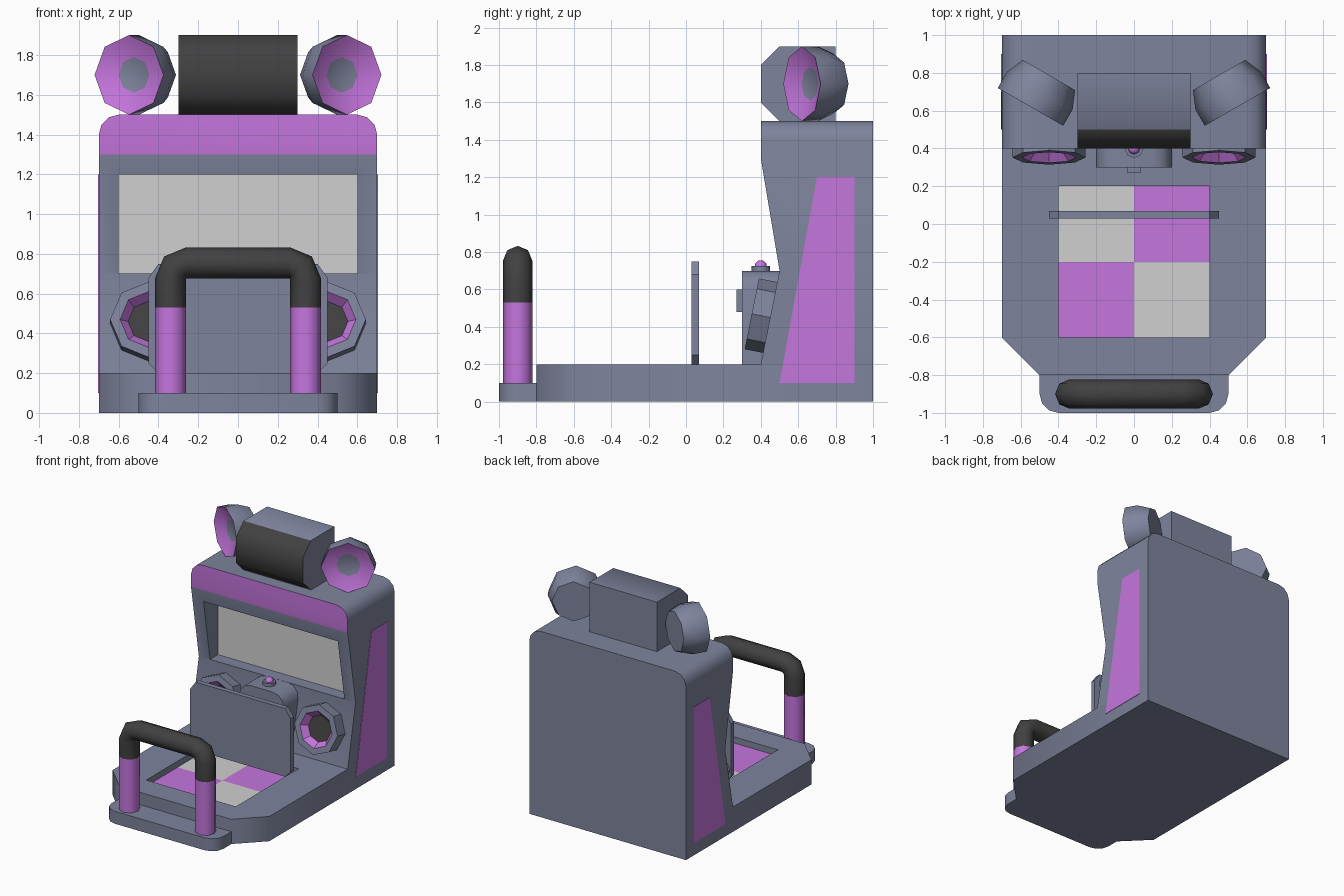
import bpy, bmesh, math
from mathutils import Vector, Matrix

if "Cube" in bpy.data.objects:
    bpy.data.objects.remove(bpy.data.objects["Cube"])


def material(name, rgb):
    m = bpy.data.materials.new(name)
    m.diffuse_color = (*rgb, 1)
    m.use_nodes = True
    m.node_tree.nodes["Principled BSDF"].inputs["Base Color"].default_value = m.diffuse_color
    return m


GREY = material("slate grey", (0.21, 0.23, 0.335))
PINK = material("orchid pink", (0.56, 0.18, 0.73))
BLACK = material("charcoal", (0.053, 0.053, 0.053))
WHITE = material("light grey", (0.63, 0.63, 0.63))


def finish(name, bm, mats, angle=50):
    bmesh.ops.recalc_face_normals(bm, faces=bm.faces)
    me = bpy.data.meshes.new(name)
    bm.to_mesh(me)
    bm.free()
    for m in mats:
        me.materials.append(m)
    ob = bpy.data.objects.new(name, me)
    bpy.context.collection.objects.link(ob)
    if angle:
        bpy.ops.object.select_all(action='DESELECT')
        ob.select_set(True)
        bpy.context.view_layer.objects.active = ob
        bpy.ops.object.shade_smooth_by_angle(angle=math.radians(angle))
    return ob


def prism(points, axis, lo, hi):
    """Extrude a 2D outline along an axis (the other two axes keep their order)."""
    bm = bmesh.new()

    def put(p, d):
        c = list(p)
        c.insert("xyz".index(axis), d)
        return bm.verts.new(c)
    a = [put(p, lo) for p in points]
    b = [put(p, hi) for p in points]
    bm.faces.new(a)
    bm.faces.new(b)
    for i in range(len(a)):
        j = (i + 1) % len(a)
        bm.faces.new((a[i], a[j], b[j], b[i]))
    return bm


def box(name, x, y, z, mat):
    bm = prism([(x[0], y[0]), (x[1], y[0]), (x[1], y[1]), (x[0], y[1])], "z", *z)
    return finish(name, bm, [mat], 0)


def bevel_edges(bm, rule, width, segments):
    edges = [e for e in bm.edges if rule(*(v.co for v in e.verts))]
    bmesh.ops.bevel(bm, geom=edges, offset=width, segments=segments, profile=0.5, affect='EDGES')


def cut(ob, x, y, z):
    cutter = box("cutter", x, y, z, GREY)
    mod = ob.modifiers.new("cut", 'BOOLEAN')
    mod.operation, mod.solver, mod.object = 'DIFFERENCE', 'EXACT', cutter
    bpy.context.view_layer.objects.active = ob
    bpy.ops.object.modifier_apply(modifier=mod.name)
    bpy.data.objects.remove(cutter)


def lathe(name, profile, ids, mats, centre, direction, angle=50, sides=8):
    """Spin (radius, distance) points round a direction; ids colour each band."""
    d = Vector(direction).normalized()
    ux = Vector((0, 0, 1)).cross(d) if abs(d.z) < 0.9 else Vector((1, 0, 0))
    ux.normalize()
    uy = d.cross(ux)
    bm = bmesh.new()
    rings = []
    for r, h in profile:
        rings.append([bm.verts.new(Vector(centre) + d * h + r * (
            ux * math.cos(2 * math.pi * i / sides) + uy * math.sin(2 * math.pi * i / sides)))
            for i in range(sides)])
    bm.faces.new(rings[0])
    for k in range(len(rings) - 1):
        for i in range(sides):
            j = (i + 1) % sides
            f = bm.faces.new((rings[k][i], rings[k][j], rings[k + 1][j], rings[k + 1][i]))
            f.material_index = ids[k]
    bm.faces.new(rings[-1]).material_index = ids[-1]
    return finish(name, bm, mats, angle)


# platform with recessed dance pad
half = [(0.5, -0.8), (0.7, -0.6), (0.7, 1.0)]
outline = half + [(-x, y) for x, y in reversed(half)]
platform = finish("platform", prism(outline, "z", 0, 0.2), [GREY])
cut(platform, (-0.4, 0.4), (-0.6, 0.2), (0.145, 0.4))
for i in range(2):
    for j in range(2):
        x, y = -0.4 + 0.4 * i, -0.6 + 0.4 * j
        box("pad_tile", (x, x + 0.4), (y, y + 0.4), (0.145, 0.15), PINK if i == j else WHITE)

# front step with rounded corners
bm = prism([(-0.5, -1), (0.5, -1), (0.5, -0.8), (-0.5, -0.8)], "z", 0, 0.1)
bevel_edges(bm, lambda a, b: a.y < -0.9 and b.y < -0.9 and abs(a.z - b.z) > 0.05, 0.1, 3)
finish("front_step", bm, [GREY])

# cabinet: side profile, rounded top edges, pink marquee face
bm = prism([(1, 0.2), (1, 1.5), (0.4, 1.5), (0.4, 1.3), (0.5, 0.7), (0.4, 0.2)], "x", -0.7, 0.7)
bevel_edges(bm, lambda a, b: a.z > 1.49 and b.z > 1.49 and abs(a.y - b.y) > 0.3, 0.1, 3)
bm.normal_update()
for f in bm.faces:
    if abs(f.normal.y) > 0.999 and f.calc_center_median().y < 0.45:
        f.material_index = 1
cabinet = finish("cabinet", bm, [GREY, PINK])
cut(cabinet, (-0.6, 0.6), (0.2, 0.605), (0.701, 1.2))
box("screen", (-0.6, 0.6), (0.6, 0.605), (0.701, 1.2), WHITE)

# painted side panels
for s in (-1, 1):
    panel = [(0.5, 0.1), (0.9, 0.1), (0.9, 1.2), (0.7, 1.2)]
    finish("side_panel", prism(panel, "x", s * 0.697, s * 0.703), [PINK], 0)

# control pod with rounded shoulders, coin box and button
bm = prism([(0.3, 0.2), (0.3, 0.7), (0.52, 0.7), (0.52, 0.2)], "x", -0.2, 0.2)
bevel_edges(bm, lambda a, b: a.z > 0.69 and b.z > 0.69 and abs(a.y - b.y) > 0.1, 0.1, 3)
finish("control_pod", bm, [GREY])
box("coin_box", (-0.035, 0.035), (0.27, 0.31), (0.48, 0.6), GREY)
lathe("button_base", [(0.05, 0), (0.05, 0.03)], [0, 0], [GREY], (0, 0.4, 0.695), (0, 0, 1))
lathe("button", [(0.032, 0), (0.03, 0.015), (0.015, 0.03)], [0, 0, 0], [PINK], (0, 0.4, 0.724), (0, 0, 1))

# upright board across the pad
half = [(0.4, 0.2), (0.45, 0.25), (0.45, 0.68), (0.4, 0.75)]
outline = half + [(-x, z) for x, z in reversed(half)]
finish("upright_board", prism(outline, "y", 0.03, 0.07), [GREY], 0)

for s in (-1, 1):
    # low speakers on the sloping front
    lathe("low_speaker", [(0.193, -0.01), (0.193, 0.1), (0.143, 0.1), (0.103, 0.05)],
          [0, 0, 1, 2], [GREY, PINK, BLACK], (s * 0.45, 0.45, 0.45), (0, -0.5, 0.1), 0)
    # top horns turned outwards
    lathe("top_horn", [(0.16, -0.195), (0.2, -0.1), (0.2, 0), (0.09, -0.05)],
          [0, 0, 1, 0], [GREY, PINK], (s * 0.548, 0.62, 1.7), (s * 0.5, -0.866, 0))

# top box with dark chamfered front
bm = prism([(0.8, 1.5), (0.8, 1.9), (0.5, 1.9), (0.4, 1.8), (0.4, 1.6), (0.5, 1.5)], "x", -0.3, 0.3)
for f in bm.faces:
    if f.calc_center_median().y < 0.47:
        f.material_index = 1
finish("top_box", bm, [GREY, BLACK])

# hand rail: swept tube, pink lower posts and dark upper part
half = [(0.34, 0.1, 0), (0.34, 0.53, 0), (0.34, 0.675, 0), (0.3166, 0.7316, 45), (0.26, 0.755, 90)]
path = half + [(-x, z, 180 - a) for x, z, a in reversed(half)]
bm = bmesh.new()
rings = []
for x, z, a in path:
    out = Vector((math.cos(math.radians(a)), 0, math.sin(math.radians(a))))
    rings.append([bm.verts.new(Vector((x, -0.9, z)) + 0.078 * (
        out * math.cos(i * math.pi / 4) + Vector((0, 1, 0)) * math.sin(i * math.pi / 4)))
        for i in range(8)])
for k in range(len(rings) - 1):
    for i in range(8):
        j = (i + 1) % 8
        f = bm.faces.new((rings[k][i], rings[k][j], rings[k + 1][j], rings[k + 1][i]))
        f.material_index = 1 if k in (0, len(rings) - 2) else 0
bm.faces.new(rings[0])
bm.faces.new(rings[-1])
finish("hand_rail", bm, [BLACK, PINK])
